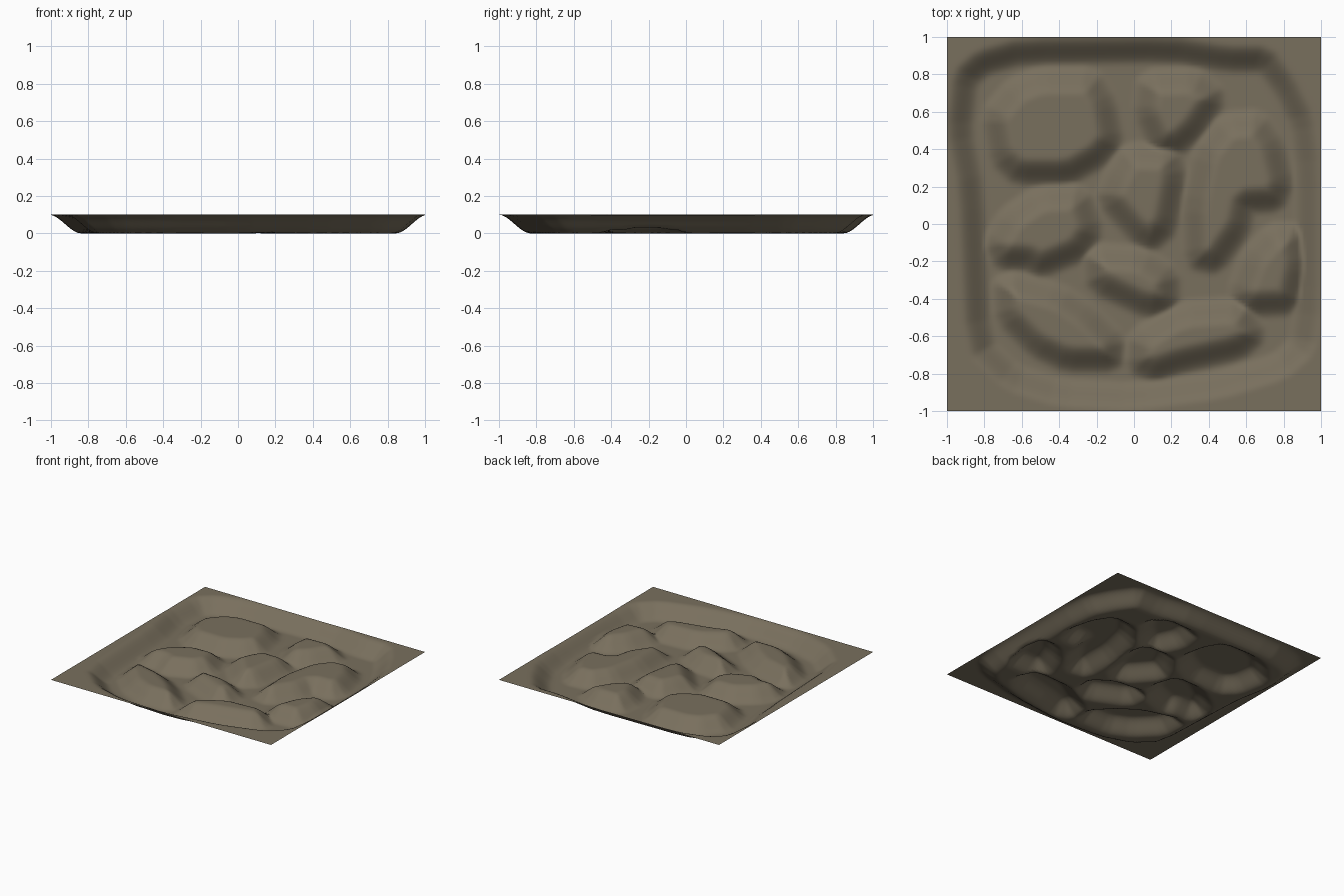
import bpy, bmesh, math
from mathutils import Vector

HEIGHT = 0.1      # height of rim and raised islands
SLOPE = 0.085     # half width of the sloping banks
CELLS = 110


def outline(*xy):
    """Rounded closed outline from a few points (one corner-cutting pass)."""
    p = [Vector(xy[i:i + 2]) for i in range(0, len(xy), 2)]
    out = []
    for a, b in zip(p, p[1:] + p[:1]):
        out += [a.lerp(b, 0.15), a.lerp(b, 0.85)]
    return out


def inside_distance(x, y, poly):
    """Signed distance to an outline, positive inside."""
    best, inside = 1e9, False
    ax, ay = poly[-1]
    for bx, by in poly:
        dx, dy = bx - ax, by - ay
        t = ((x - ax) * dx + (y - ay) * dy) / (dx * dx + dy * dy)
        t = max(0, min(1, t))
        best = min(best, math.hypot(x - ax - t * dx, y - ay - t * dy))
        if (ay > y) != (by > y) and x < ax + (y - ay) * dx / dy:
            inside = not inside
        ax, ay = bx, by
    return best if inside else -best


def bank(d):
    t = max(0, min(1, 0.5 + d / (2 * SLOPE)))
    return t * t * (3 - 2 * t)


# Mid-slope line of the sunken basin
basin = outline(-0.93, 0.5, -0.9, 0.78, -0.81, 0.86, -0.6, 0.92, 0.2, 0.93, 0.5, 0.88, 0.7, 0.88,
                0.81, 0.73, 0.9, 0.55, 0.93, 0.3, 0.93, -0.45, 0.9, -0.65, 0.78, -0.76,
                0.45, -0.86, 0, -0.92, -0.4, -0.9, -0.65, -0.82, -0.83, -0.65, -0.87, 0.2)

# Mid-slope lines of the raised islands
back_left = outline(-0.16, 0.65, -0.12, 0.45, -0.2, 0.36, -0.35, 0.275, -0.62, 0.275,
                    -0.71, 0.36, -0.75, 0.58, -0.63, 0.72, -0.5, 0.77, -0.23, 0.77)
back_right = outline(0.08, 0.76, 0.32, 0.77, 0.43, 0.68, 0.32, 0.51, 0.23, 0.43,
                     0.14, 0.43, 0.06, 0.6)
right_long = outline(0.5, 0.53, 0.66, 0.54, 0.74, 0.42, 0.79, 0.22, 0.75, 0.13, 0.59, 0.12,
                     0.56, -0.02, 0.43, -0.2, 0.33, -0.18, 0.32, 0.1, 0.38, 0.38)
centre = outline(-0.02, 0.37, 0.19, 0.36, 0.22, 0.26, 0.17, -0.01, 0.09, -0.08,
                 0.02, -0.04, -0.14, 0.14, -0.09, 0.26)
left_middle = outline(-0.5, 0.14, -0.29, 0.15, -0.23, -0.03, -0.3, -0.14, -0.5, -0.22,
                      -0.57, -0.18, -0.7, -0.18, -0.74, -0.1, -0.66, 0.03)
front_small = outline(-0.21, -0.17, 0.04, -0.19, 0.18, -0.28, 0.18, -0.41, 0.08, -0.44,
                      -0.2, -0.31)
front_left = outline(-0.69, -0.31, -0.4, -0.39, -0.25, -0.49, -0.11, -0.63, -0.12, -0.725,
                     -0.36, -0.725, -0.52, -0.65, -0.68, -0.49)
front_right = outline(0.03, -0.62, 0.25, -0.48, 0.57, -0.46, 0.64, -0.59, 0.56, -0.66,
                      0.25, -0.73, 0.11, -0.78, 0.02, -0.74)
right_small = outline(0.64, -0.18, 0.75, -0.06, 0.85, -0.06, 0.88, -0.22, 0.83, -0.42,
                      0.62, -0.43, 0.57, -0.36)
islands = [back_left, back_right, right_long, centre, left_middle,
           front_small, front_left, front_right, right_small]


def ground_height(x, y):
    rim = bank(-inside_distance(x, y, basin))
    if rim == 1:
        return HEIGHT
    return HEIGHT * max([rim] + [bank(inside_distance(x, y, p)) for p in islands])


# Terrain sheet shaped by the outlines
bm = bmesh.new()
bmesh.ops.create_grid(bm, x_segments=CELLS, y_segments=CELLS, size=1)
for v in bm.verts:
    v.co.z = ground_height(v.co.x, v.co.y)
for f in bm.faces:
    f.smooth = True
mesh = bpy.data.meshes.new("terrain")
bm.to_mesh(mesh)
bm.free()
terrain = bpy.data.objects.new("terrain", mesh)
bpy.context.collection.objects.link(terrain)

earth = bpy.data.materials.new("earth_brown")
earth.diffuse_color = (0.19, 0.16, 0.11, 1)
mesh.materials.append(earth)
